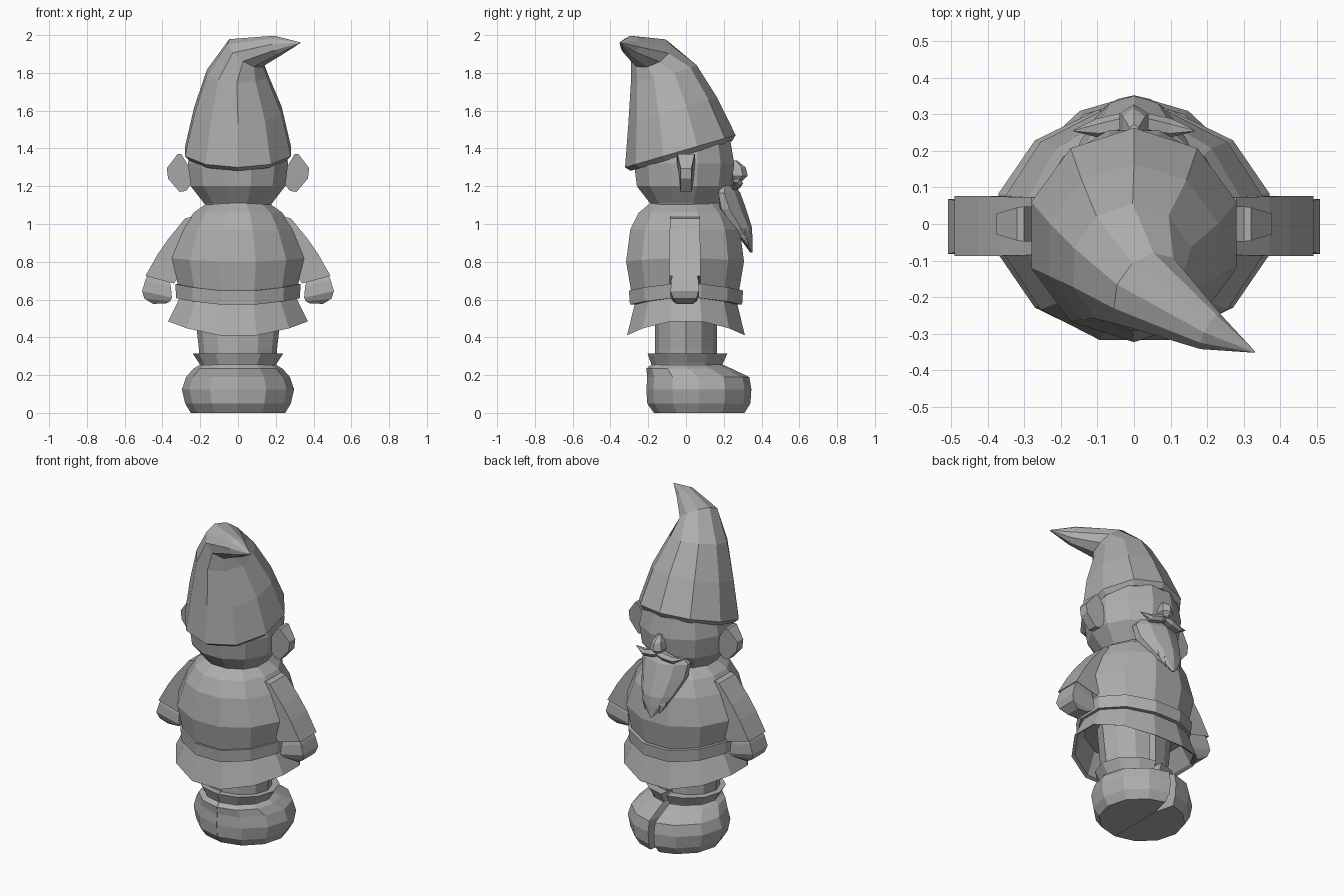
import bpy, bmesh
from math import sin, cos, pi
from mathutils import Vector

# Dark grey stone
stone = bpy.data.materials.new("stone")
stone.diffuse_color = (0.42, 0.42, 0.42, 1)


def loft(name, rings, mirror=False, bend=0.0):
    """Skin a list of equal-length point rings, cap the ends."""
    bm = bmesh.new()
    rows = [[bm.verts.new((p[0], p[1] - bend * p[0] ** 2, p[2])) for p in r] for r in rings]
    n = len(rows[0])
    for a, b in zip(rows, rows[1:]):
        for i in range(n):
            j = (i + 1) % n
            bm.faces.new((a[i], a[j], b[j], b[i]))
    bm.faces.new(rows[0][::-1])
    bm.faces.new(rows[-1])
    bmesh.ops.remove_doubles(bm, verts=bm.verts, dist=0.0005)
    bmesh.ops.recalc_face_normals(bm, faces=bm.faces)
    me = bpy.data.meshes.new(name)
    bm.to_mesh(me)
    bm.free()
    me.materials.append(stone)
    ob = bpy.data.objects.new(name, me)
    bpy.context.collection.objects.link(ob)
    if mirror:
        ob.modifiers.new("Mirror", 'MIRROR').use_mirror_merge = False
    return ob


def ring(n, cx, cy, z, rx, ry, sag=0.0):
    """Horizontal ring with flat sides on the axes; sag lowers front and back."""
    k = 1 / cos(pi / n)
    pts = []
    for i in range(n):
        a = (i + 0.5) * 2 * pi / n
        pts.append((cx + rx * k * cos(a), cy + ry * k * sin(a), z - sag * sin(a) ** 2))
    return pts


def half_ring(cy, z, rx, ry, slit=0.02):
    """Right half of an ellipse, with a small slit opening towards the toes."""
    pts = []
    for i in range(7):
        a = -pi / 2 + i * pi / 6
        pts.append((max(rx * cos(a), slit if i == 6 else 0.001), cy + ry * sin(a), z))
    return pts + [(0.001, cy + 0.5 * ry, z)]


def tilted(n, c, normal, rx, ry):
    """Ring facing along a normal, with a vertex at local +y."""
    q = Vector((0, 0, 1)).rotation_difference(Vector(normal))
    return [Vector(c) + q @ Vector((rx * cos(pi / 2 + i * 2 * pi / n),
                                    ry * sin(pi / 2 + i * 2 * pi / n), 0)) for i in range(n)]


# Hat: leaning cone with a bent tip
brim = (0, -0.28, 0.96)
loft("hat", [
    tilted(10, (0, -0.025, 1.36), brim, 0.27, 0.28),
    tilted(10, (0, -0.03, 1.385), brim, 0.295, 0.305),
    tilted(10, (0, -0.07, 1.60), brim, 0.243, 0.245),
    tilted(10, (-0.005, -0.118, 1.795), (0.05, -0.26, 0.96), 0.168, 0.18),
    tilted(10, (0.04, -0.185, 1.905), (0.55, -0.38, 0.75), 0.115, 0.115),
    tilted(10, (0.21, -0.295, 1.945), (0.83, -0.45, 0.3), 0.055, 0.055),
    tilted(10, (0.33, -0.35, 1.96), (0.83, -0.45, 0.3), 0.002, 0.002)])

# Head
loft("head", [ring(12, 0, -0.01, z, r, r) for z, r in
              ((1.09, 0.17), (1.11, 0.18), (1.20, 0.25), (1.32, 0.265), (1.44, 0.245), (1.52, 0.16))])

# Torso, belt and skirt
loft("torso", [ring(12, 0, -0.005, *p) for p in
               ((0.62, 0.30, 0.265, 0.03), (0.68, 0.318, 0.287, 0.03), (0.82, 0.35, 0.312, 0.02),
                (0.97, 0.29, 0.29, 0), (1.06, 0.235, 0.245, 0), (1.11, 0.165, 0.185, 0))])
loft("belt", [ring(12, 0, 0, *p) for p in
              ((0.61, 0.30, 0.27, 0.04), (0.61, 0.327, 0.297, 0.04),
               (0.685, 0.332, 0.302, 0.04), (0.685, 0.30, 0.27, 0.04))])
loft("skirt", [ring(12, 0, 0, *p) for p in
               ((0.64, 0.295, 0.265, 0.04), (0.49, 0.37, 0.312, 0.085),
                (0.50, 0.35, 0.295, 0.085), (0.60, 0.29, 0.255, 0.04))])

# Legs, cuffs and boots: halves meeting on the centre line
loft("leg", [half_ring(0, z, rx, 0.165) for z, rx in ((0.24, 0.20), (0.34, 0.207), (0.62, 0.24))], True)
loft("cuff", [half_ring(*p) for p in
              ((0.005, 0.245, 0.20, 0.185), (0.005, 0.262, 0.205, 0.19),
               (0.008, 0.315, 0.24, 0.212), (0.005, 0.315, 0.20, 0.165))], True)
loft("boot", [half_ring(*p) for p in
              ((0.07, 0.0, 0.25, 0.24, 0.03), (0.068, 0.05, 0.28, 0.273),
               (0.068, 0.125, 0.297, 0.278), (0.065, 0.19, 0.275, 0.27),
               (0.015, 0.235, 0.235, 0.225), (0.005, 0.255, 0.20, 0.19))], True)


# Sleeves and hands: box sections between an outer and an inner point
def section(outer, inner, y0, y1):
    (xo, zo), (xi, zi) = outer, inner
    return [(xo, y0, zo), (xo, y1, zo), (xi, y1, zi), (xi, y0, zi)]


loft("sleeve", [section(*p) for p in (
    ((0.20, 1.05), (0.12, 0.97), -0.08, 0.07), ((0.28, 1.03), (0.16, 0.93), -0.085, 0.073),
    ((0.37, 0.92), (0.24, 0.83), -0.087, 0.075), ((0.425, 0.84), (0.28, 0.76), -0.087, 0.077),
    ((0.49, 0.725), (0.34, 0.685), -0.087, 0.077), ((0.47, 0.735), (0.36, 0.705), -0.07, 0.06),
    ((0.45, 0.78), (0.33, 0.74), -0.06, 0.05))], True)
loft("hand", [section(*p) for p in (
    ((0.465, 0.76), (0.37, 0.74), -0.06, 0.05), ((0.49, 0.705), (0.355, 0.665), -0.078, 0.065),
    ((0.508, 0.645), (0.35, 0.61), -0.082, 0.068), ((0.495, 0.605), (0.36, 0.59), -0.068, 0.055),
    ((0.45, 0.577), (0.38, 0.58), -0.05, 0.04))], True)

# Ears: flat outline with thickness growing upwards
ear = [(0.24, 1.22, 0.03), (0.275, 1.175, 0.03), (0.31, 1.17, 0.03), (0.37, 1.24, 0.028),
       (0.377, 1.295, 0.028), (0.32, 1.37, 0.045), (0.30, 1.37, 0.048), (0.24, 1.27, 0.045)]
loft("ear", [[(x, s * h, z) for x, z, h in ear] for s in (-1, 1)], True)

# Nose: wedge widening downwards
loft("nose", [ring(6, 0, *p) for p in (
    (0.255, 1.335, 0.012, 0.015), (0.27, 1.30, 0.03, 0.04),
    (0.275, 1.255, 0.04, 0.045), (0.265, 1.225, 0.02, 0.025))])

# Moustache: tapered halves swept outwards
loft("moustache", [tilted(6, *p) for p in (
    ((-0.005, 0.27, 1.225), (1, 0, 0), 0.018, 0.025), ((0.04, 0.272, 1.215), (1, 0, -0.1), 0.026, 0.03),
    ((0.10, 0.262, 1.20), (1, -0.1, 0.1), 0.022, 0.026),
    ((0.165, 0.255, 1.22), (1, -0.1, 0.3), 0.002, 0.002))], True)

# Beard with short pointed locks
loft("beard", [ring(10, 0, *p) for p in (
    (0.23, 1.205, 0.125, 0.025), (0.235, 1.165, 0.155, 0.05), (0.25, 1.08, 0.145, 0.065),
    (0.295, 0.98, 0.105, 0.052), (0.32, 0.92, 0.072, 0.03), (0.345, 0.85, 0.006, 0.006))], bend=2.0)
loft("beard_lock", [ring(6, *p) for p in (
    (0.055, 0.305, 0.98, 0.03, 0.025), (0.055, 0.318, 0.93, 0.025, 0.02),
    (0.05, 0.335, 0.88, 0.002, 0.002))], True, bend=1.5)
